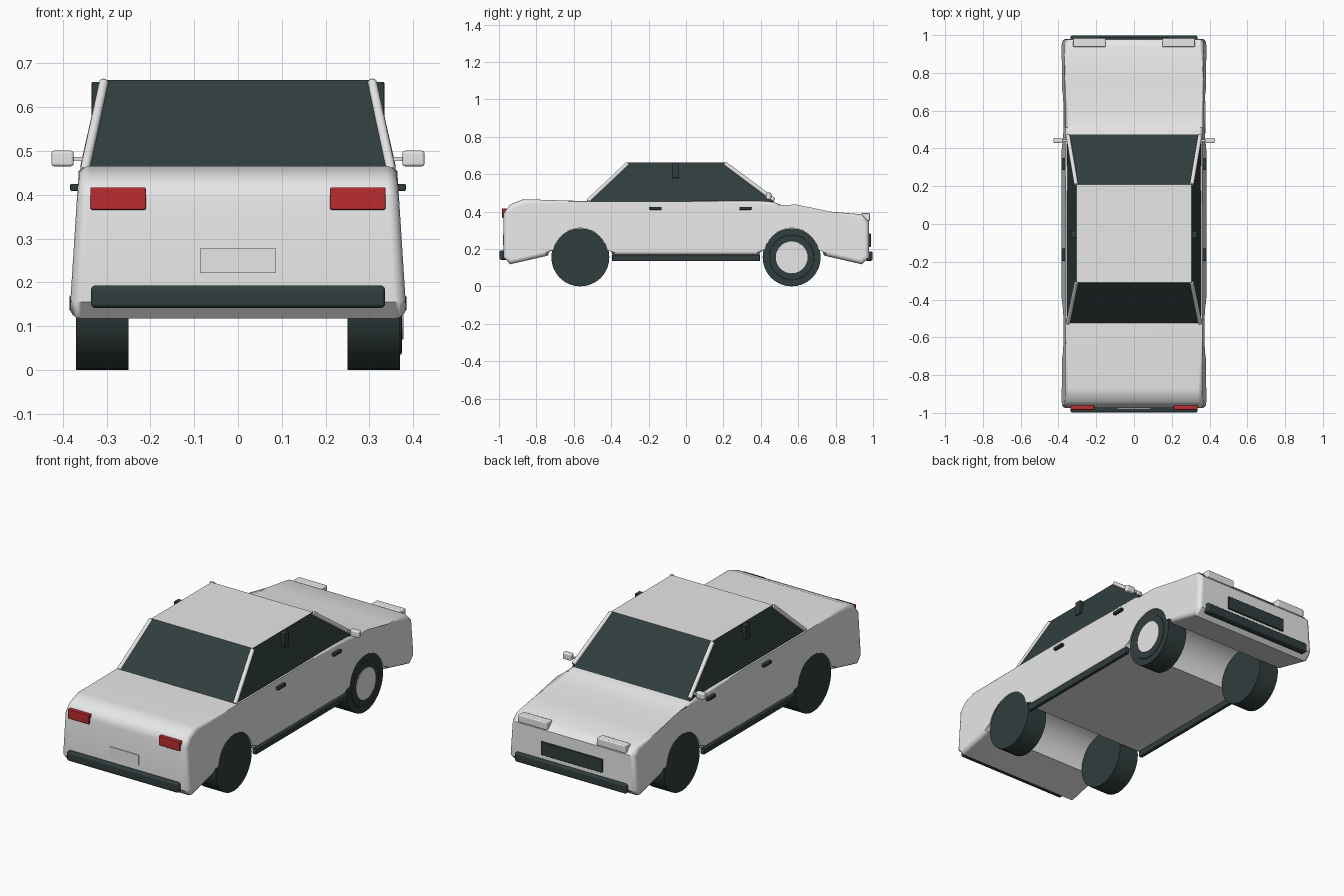
import bpy, bmesh
from math import pi, cos, sin, radians
from mathutils import Vector, Matrix

if "Cube" in bpy.data.objects:
    bpy.data.objects.remove(bpy.data.objects["Cube"])


def material(name, rgb):
    m = bpy.data.materials.new(name)
    m.use_nodes = True
    m.diffuse_color = (*rgb, 1)
    m.node_tree.nodes["Principled BSDF"].inputs["Base Color"].default_value = (*rgb, 1)
    return m


WHITE = material("white paint", (0.8, 0.8, 0.8))
DARK = material("dark trim", (0.03, 0.047, 0.047))
RED = material("red lamp", (0.5, 0.025, 0.03))


def finish(name, bm, *mats, angle=40):
    bmesh.ops.recalc_face_normals(bm, faces=bm.faces)
    mesh = bpy.data.meshes.new(name)
    bm.to_mesh(mesh)
    bm.free()
    for m in mats:
        mesh.materials.append(m)
    mesh.shade_smooth()
    mesh.set_sharp_from_angle(angle=radians(angle))
    ob = bpy.data.objects.new(name, mesh)
    bpy.context.collection.objects.link(ob)
    ob.modifiers.new("normals", "WEIGHTED_NORMAL").keep_sharp = True
    return ob


def box(name, x, y, z, mat, bevel=0.0):
    """Box from (min, max) ranges, optionally with rounded edges."""
    bm = bmesh.new()
    bmesh.ops.create_cube(bm, size=1)
    for v in bm.verts:
        v.co = [(a + b) / 2 + c * (b - a) for (a, b), c in zip((x, y, z), v.co)]
    if bevel:
        bmesh.ops.bevel(bm, geom=bm.edges[:], offset=bevel, segments=3,
                        profile=0.5, affect='EDGES')
    return finish(name, bm, mat)


def rod(name, a, b, radius, mat, sides=32, bevel=0.0):
    """Capped cylinder from point a to point b."""
    a, b = Vector(a), Vector(b)
    turn = (b - a).to_track_quat('Z', 'Y').to_matrix().to_4x4()
    bm = bmesh.new()
    bmesh.ops.create_cone(bm, cap_ends=True, segments=sides, radius1=radius,
                          radius2=radius, depth=(b - a).length,
                          matrix=Matrix.Translation((a + b) / 2) @ turn)
    if bevel:
        rims = [e for e in bm.edges if any(len(f.verts) > 4 for f in e.link_faces)]
        bmesh.ops.bevel(bm, geom=rims, offset=bevel, segments=2, profile=0.5, affect='EDGES')
    return finish(name, bm, mat)


AXLE_Y, AXLE_Z, WHEEL_R, ARCH_R = 0.565, 0.155, 0.155, 0.172


def arch(y, steps=16):
    return [(y + ARCH_R * cos(pi * i / steps), AXLE_Z + 0.01 + ARCH_R * sin(pi * i / steps))
            for i in range(steps + 1)]


# Body: side profile with through wheel arches, tapered towards the top
profile = [(-0.94, 0.118)] + arch(-AXLE_Y)[::-1] + arch(AXLE_Y)[::-1] + [
    (0.94, 0.118), (0.98, 0.155), (0.978, 0.345), (0.94, 0.385), (0.77, 0.4),
    (0.59, 0.412), (0.51, 0.436), (0.44, 0.46), (0.02, 0.455), (-0.51, 0.455),
    (-0.87, 0.466), (-0.94, 0.438), (-0.975, 0.39), (-0.975, 0.155)]
bm = bmesh.new()
caps = []
for side in (-1, 1):
    verts = [bm.verts.new((side * (0.38 - 0.064 * (z - 0.2)), y, z)) for y, z in profile]
    caps.append(bm.faces.new(verts))
left, right = (list(f.verts) for f in caps)
for i in range(len(left)):
    bm.faces.new((left[i - 1], left[i], right[i], right[i - 1]))
rim_edges = list({e for f in caps for e in f.edges})
bmesh.ops.bevel(bm, geom=rim_edges, offset=0.025, segments=4, profile=0.5,
                affect='EDGES', clamp_overlap=False)
finish("body", bm, WHITE)

# Cabin: dark glass all round, painted roof
bm = bmesh.new()
rings = []
for w, back, front, z in ((0.355, -0.53, 0.475, 0.45), (0.305, -0.31, 0.208, 0.662)):
    rings.append([bm.verts.new(p) for p in
                  ((-w, back, z), (w, back, z), (w, front, z), (-w, front, z))])
low, high = rings
for i in range(4):
    bm.faces.new((low[i - 1], low[i], high[i], high[i - 1]))
bm.faces.new(low)
roof = bm.faces.new(high)
roof.material_index = 1
finish("cabin", bm, DARK, WHITE, angle=20)

# Wheels: only one carries a bright hub disc
for x_name, s in (("left", 1), ("right", -1)):
    for y_name, y in (("front", -AXLE_Y), ("rear", AXLE_Y)):
        rod(f"{y_name}_{x_name}_wheel", (s * 0.25, y, AXLE_Z), (s * 0.37, y, AXLE_Z),
            WHEEL_R, DARK)
rod("tyre_sidewall", (0.36, AXLE_Y, AXLE_Z), (0.374, AXLE_Y, AXLE_Z), 0.12, DARK, bevel=0.004)
rod("hub_disc", (0.36, AXLE_Y, AXLE_Z), (0.378, AXLE_Y, AXLE_Z), 0.085, WHITE)

# Parts repeated on both sides
for n, s in (("left", 1), ("right", -1)):
    def pair(a, b):
        return tuple(sorted((s * a, s * b)))

    rod(f"{n}_front_pillar", (s * 0.35, -0.525, 0.455), (s * 0.306, -0.31, 0.658), 0.011, WHITE, 12, 0.003)
    rod(f"{n}_rear_pillar", (s * 0.35, 0.47, 0.462), (s * 0.306, 0.207, 0.658), 0.011, WHITE, 12, 0.003)
    box(f"{n}_door_post", pair(0.3, 0.334), (-0.075, -0.037), (0.58, 0.658), DARK, 0.003)
    box(f"{n}_sill", pair(0.362, 0.385), (-0.395, 0.395), (0.135, 0.17), DARK, 0.004)
    for label, y in (("front", -0.195), ("rear", 0.285)):
        box(f"{n}_{label}_handle", pair(0.36, 0.383), (y, y + 0.065), (0.409, 0.425), DARK, 0.003)
    box(f"{n}_mirror", pair(0.375, 0.426), (0.428, 0.456), (0.465, 0.501), WHITE, 0.007)
    box(f"{n}_mirror_arm", pair(0.34, 0.38), (0.437, 0.447), (0.477, 0.487), WHITE)
    box(f"{n}_red_lamp", pair(0.21, 0.337), (-0.984, -0.96), (0.366, 0.417), RED, 0.004)
    box(f"{n}_clear_lamp", pair(0.15, 0.323), (0.937, 0.984), (0.35, 0.391), WHITE, 0.005)

# Bumpers, plate and grille
box("front_bumper", (-0.336, 0.336), (-0.998, -0.955), (0.142, 0.193), DARK, 0.01)
box("rear_bumper", (-0.336, 0.336), (0.955, 0.998), (0.137, 0.187), DARK, 0.01)
box("plate", (-0.087, 0.087), (-0.979, -0.971), (0.222, 0.277), WHITE)
box("grille", (-0.185, 0.185), (0.97, 0.988), (0.21, 0.282), DARK, 0.003)
